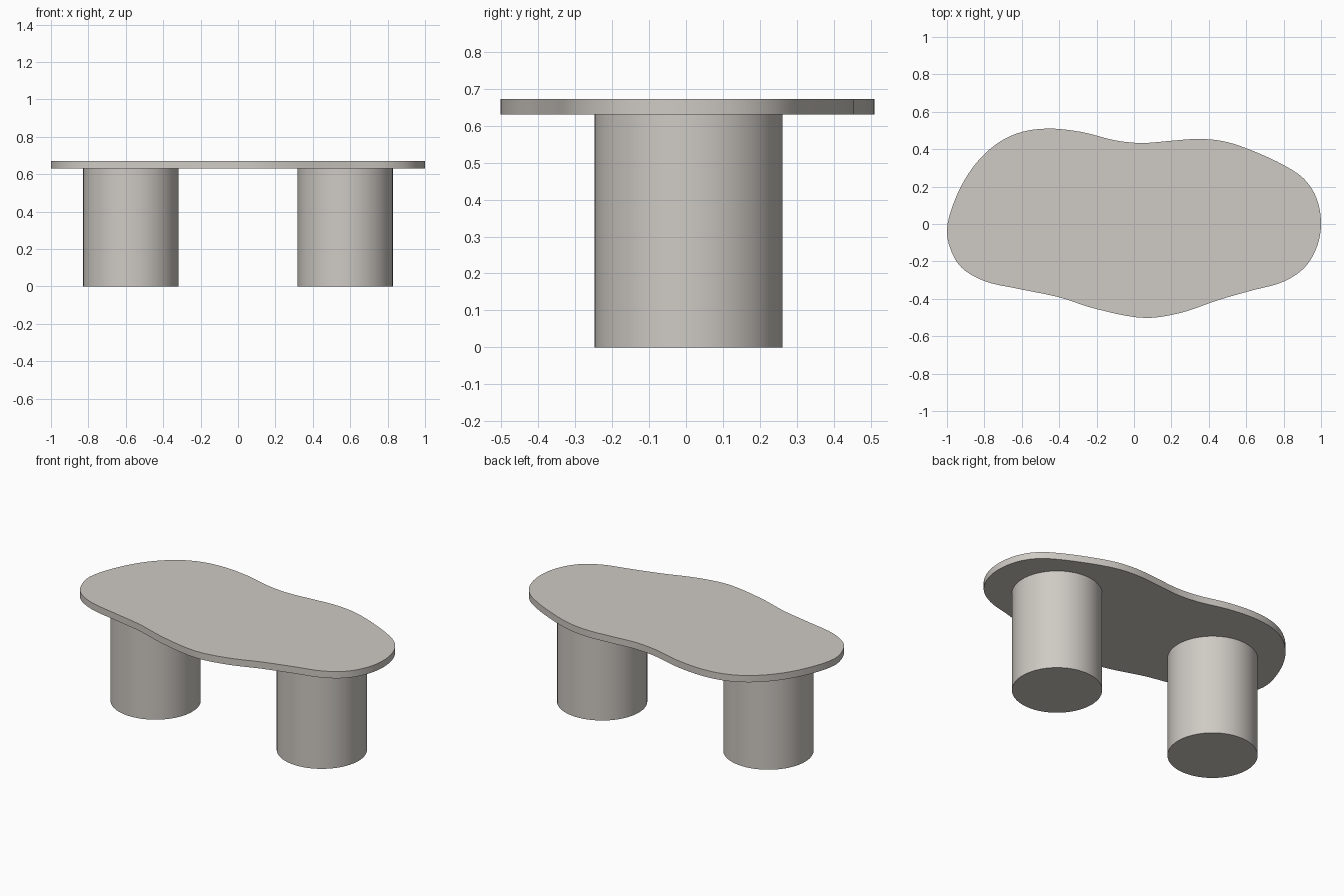
import bpy, bmesh, math
from mathutils import Vector

if "Cube" in bpy.data.objects:
    bpy.data.objects.remove(bpy.data.objects["Cube"])

stone = bpy.data.materials.new("warm grey stone")
stone.diffuse_color = (0.62, 0.59, 0.55, 1)
stone.use_nodes = True
stone.node_tree.nodes["Principled BSDF"].inputs["Base Color"].default_value = stone.diffuse_color


def prism(name, outline, z0, z1):
    """Extrude a closed outline between two heights."""
    bm = bmesh.new()
    base = bm.faces.new([bm.verts.new((x, y, z0)) for x, y in outline])
    ext = bmesh.ops.extrude_face_region(bm, geom=[base], use_keep_orig=True)
    for v in ext["geom"]:
        if isinstance(v, bmesh.types.BMVert):
            v.co.z = z1
    bmesh.ops.recalc_face_normals(bm, faces=bm.faces)
    me = bpy.data.meshes.new(name)
    bm.to_mesh(me)
    bm.free()
    me.materials.append(stone)
    ob = bpy.data.objects.new(name, me)
    bpy.context.collection.objects.link(ob)
    bpy.ops.object.select_all(action='DESELECT')
    ob.select_set(True)
    bpy.context.view_layer.objects.active = ob
    bpy.ops.object.shade_smooth_by_angle(angle=math.radians(30))
    return ob


def smooth_loop(points, steps):
    """Closed centripetal spline through the points."""
    p = [Vector(q) for q in points]
    n, out = len(p), []
    for i in range(n):
        a, b, c, d = p[i - 1], p[i], p[(i + 1) % n], p[(i + 2) % n]
        t1 = (b - a).length ** 0.5
        t2 = t1 + (c - b).length ** 0.5
        t3 = t2 + (d - c).length ** 0.5
        for s in range(steps):
            t = t1 + (t2 - t1) * s / steps
            a1 = a.lerp(b, t / t1)
            a2 = b.lerp(c, (t - t1) / (t2 - t1))
            a3 = c.lerp(d, (t - t2) / (t3 - t2))
            b1 = a1.lerp(a2, t / t2)
            b2 = a2.lerp(a3, (t - t1) / (t3 - t1))
            out.append(b1.lerp(b2, (t - t1) / (t2 - t1)))
    return out


# Pebble-shaped top
pebble = [(-1, -0.03), (-0.975, -0.15), (-0.92, -0.235), (-0.8, -0.305),
          (-0.6, -0.35), (-0.4, -0.392), (-0.2, -0.455), (0.06, -0.502),
          (0.25, -0.475), (0.45, -0.407), (0.62, -0.358), (0.8, -0.308),
          (0.91, -0.235), (0.975, -0.13), (1, 0), (0.975, 0.14),
          (0.91, 0.24), (0.8, 0.315), (0.6, 0.405), (0.48, 0.442),
          (0.35, 0.455), (0.2, 0.445), (0.04, 0.433), (-0.1, 0.447),
          (-0.28, 0.492), (-0.455, 0.51), (-0.6, 0.492), (-0.72, 0.438),
          (-0.84, 0.33), (-0.94, 0.17)]
prism("table_top", smooth_loop(pebble, 5), 0.63, 0.672)

# Two drum legs
for name, cx in (("left_leg", -0.573), ("right_leg", 0.573)):
    ring = [(cx + 0.255 * math.cos(math.tau * i / 64),
             0.007 + 0.255 * math.sin(math.tau * i / 64)) for i in range(64)]
    prism(name, ring, 0, 0.63)
